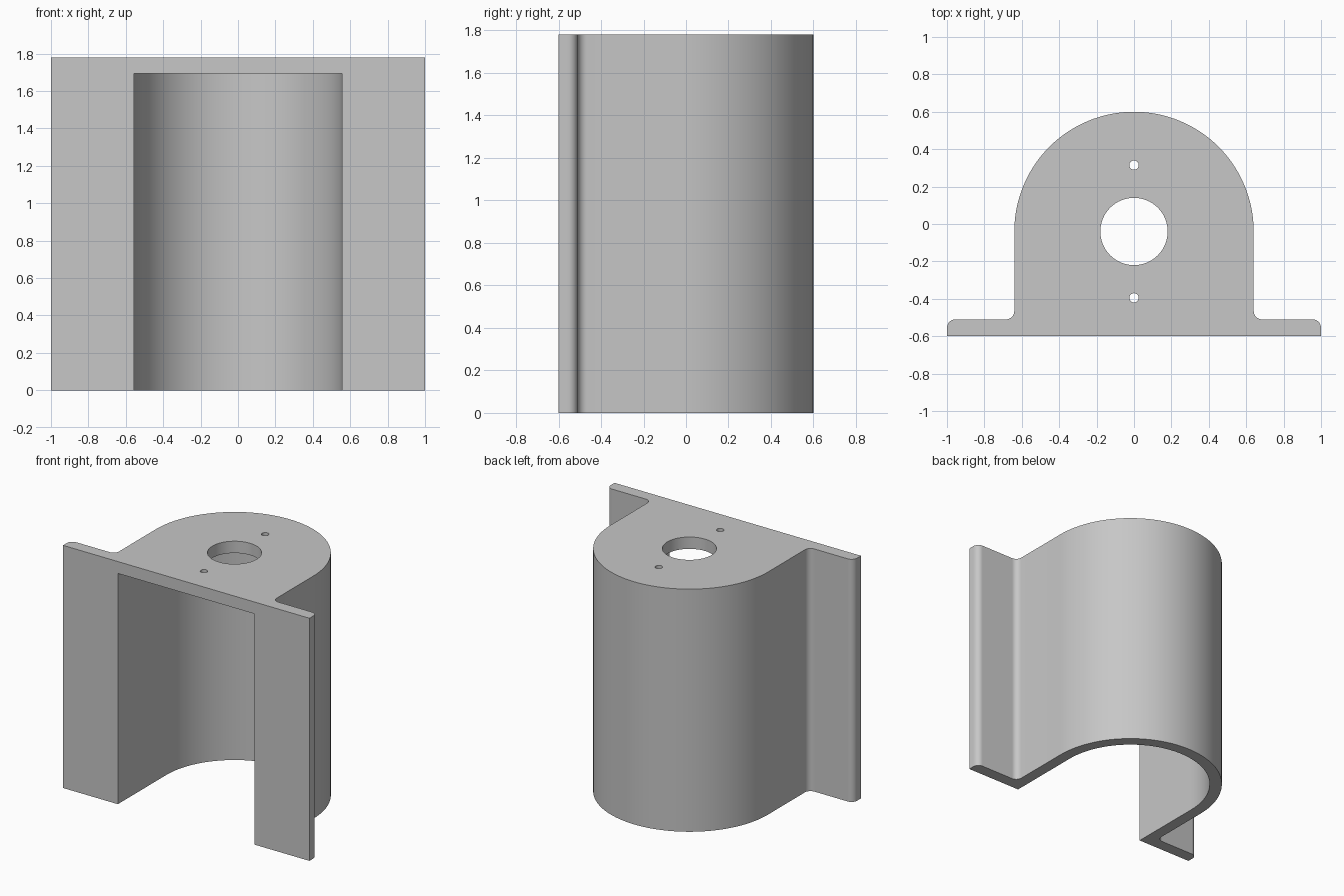
import bpy
import bmesh
from math import sin, cos, pi, radians

HEIGHT = 1.78
WALL = 0.085
OUTER_R = 0.64
INNER_R = OUTER_R - WALL
CENTRE_Y = -0.04
FRONT_Y = -0.6
FLANGE_Y = FRONT_Y + 0.09
FILLET = 0.045

cube = bpy.data.objects.get("Cube")
if cube:
    bpy.data.objects.remove(cube, do_unlink=True)

grey = bpy.data.materials.new("plain grey")
grey.use_nodes = True
colour = (0.57, 0.57, 0.57, 1)
grey.diffuse_color = colour
grey.node_tree.nodes["Principled BSDF"].inputs["Base Color"].default_value = colour


def arc(cx, cy, r, start, end, steps):
    """Points along an arc, angles in degrees."""
    angles = [radians(start + (end - start) * i / steps) for i in range(steps + 1)]
    return [(cx + r * cos(a), cy + r * sin(a)) for a in angles]


def extrude_profile(name, points, z0, z1):
    """Closed outline in the ground plane, raised into a solid."""
    bm = bmesh.new()
    face = bm.faces.new([bm.verts.new((x, y, z0)) for x, y in points])
    result = bmesh.ops.extrude_face_region(bm, geom=[face])
    top = [v for v in result["geom"] if isinstance(v, bmesh.types.BMVert)]
    bmesh.ops.translate(bm, verts=top, vec=(0, 0, z1 - z0))
    bmesh.ops.recalc_face_normals(bm, faces=bm.faces)
    mesh = bpy.data.meshes.new(name)
    bm.to_mesh(mesh)
    bm.free()
    mesh.materials.append(grey)
    obj = bpy.data.objects.new(name, mesh)
    bpy.context.collection.objects.link(obj)
    return obj


# Housing outline: left flange with rounded corner and fillet, arch, mirrored flange
flange = [(1, FRONT_Y)]
flange += arc(1 - FILLET, FLANGE_Y - FILLET, FILLET, 0, 90, 8)
flange += arc(OUTER_R + FILLET, FLANGE_Y + FILLET, FILLET, 270, 180, 8)
outline = flange + arc(0, CENTRE_Y, OUTER_R, 0, 180, 64)
outline += [(-x, y) for x, y in reversed(flange)]
housing = extrude_profile("motor_housing", outline, 0, HEIGHT)

# Cavity open to the front and below, leaving the top plate
cavity = [(INNER_R, FRONT_Y - 0.2)] + arc(0, CENTRE_Y, INNER_R, 0, 180, 64)
cavity.append((-INNER_R, FRONT_Y - 0.2))
cutters = [extrude_profile("cavity_cutter", cavity, -0.2, HEIGHT - 0.087)]

# Shaft hole and two screw holes through the top plate
for name, y, r, steps in (("shaft_hole_cutter", CENTRE_Y, 0.18, 64),
                          ("back_screw_cutter", CENTRE_Y + 0.355, 0.025, 24),
                          ("front_screw_cutter", CENTRE_Y - 0.355, 0.025, 24)):
    circle = arc(0, y, r, 0, 360, steps)[:-1]
    cutters.append(extrude_profile(name, circle, HEIGHT - 0.2, HEIGHT + 0.2))

# Cut, then discard the cutters
bpy.ops.object.select_all(action="DESELECT")
housing.select_set(True)
bpy.context.view_layer.objects.active = housing
for cutter in cutters:
    cutter.hide_render = True
    cut = housing.modifiers.new(cutter.name, "BOOLEAN")
    cut.operation = "DIFFERENCE"
    cut.solver = "EXACT"
    cut.object = cutter
    bpy.ops.object.modifier_apply(modifier=cut.name)
    bpy.data.objects.remove(cutter, do_unlink=True)

bpy.ops.object.shade_smooth_by_angle(angle=radians(30))
